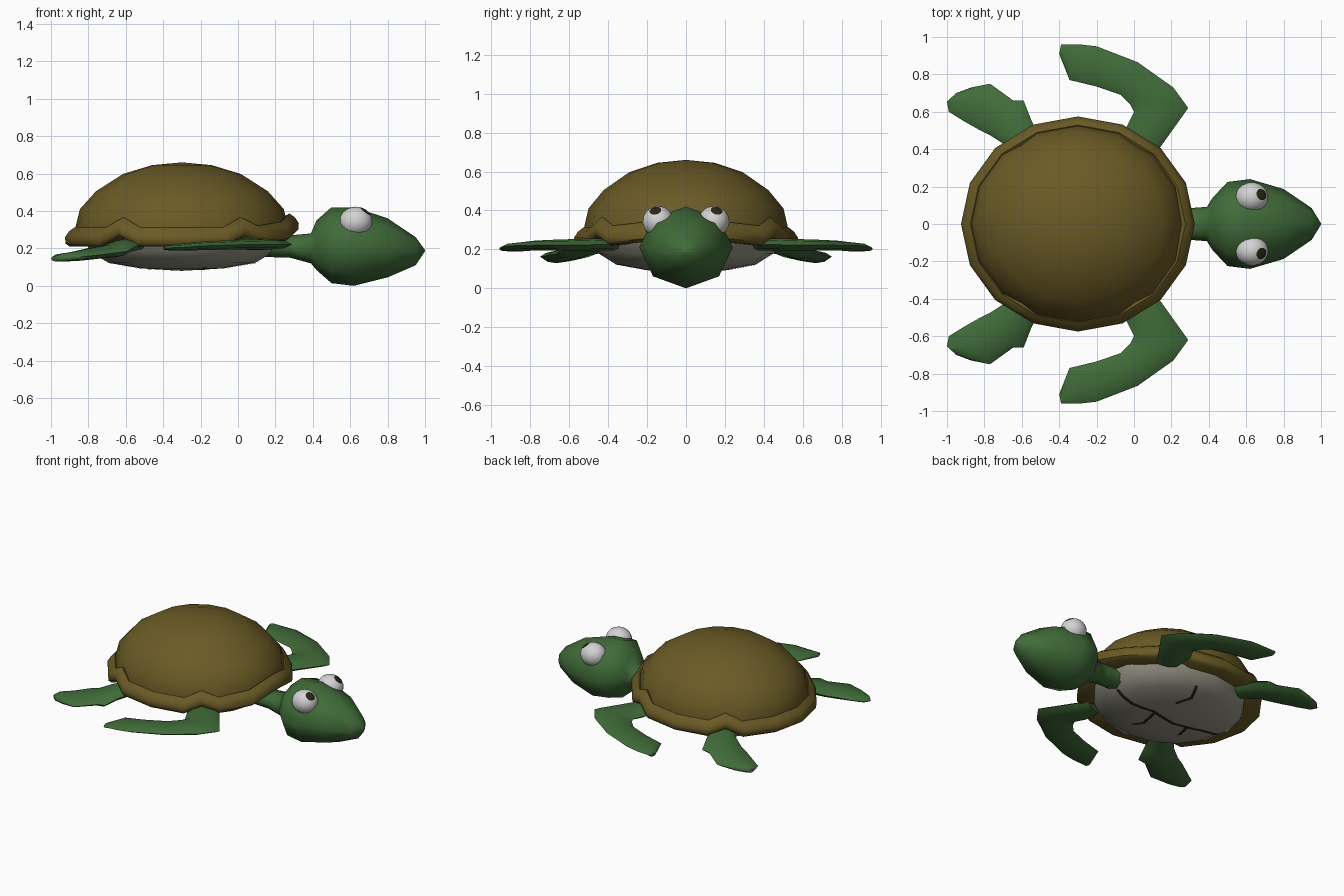
import bpy, bmesh, math
from mathutils import Vector

if "Cube" in bpy.data.objects:
    bpy.data.objects.remove(bpy.data.objects["Cube"])


def material(name, rgb):
    m = bpy.data.materials.new(name)
    m.diffuse_color = (*rgb, 1)
    m.use_nodes = True
    m.node_tree.nodes["Principled BSDF"].inputs["Base Color"].default_value = m.diffuse_color
    return m


GREEN = material("skin green", (0.052, 0.148, 0.041))
BROWN = material("shell brown", (0.145, 0.103, 0.019))
PALE = material("belly pale grey", (0.30, 0.29, 0.23))
WHITE = material("eye white", (0.65, 0.65, 0.65))
DARK = material("dark brown", (0.025, 0.019, 0.008))

CX = -0.30      # shell centre in x
YS = 0.92       # shell is slightly narrower in y


def finish(name, bm, mats, angle=50):
    bmesh.ops.remove_doubles(bm, verts=bm.verts, dist=0.0005)
    bmesh.ops.recalc_face_normals(bm, faces=bm.faces)
    me = bpy.data.meshes.new(name)
    bm.to_mesh(me)
    bm.free()
    for m in mats:
        me.materials.append(m)
    for p in me.polygons:
        p.use_smooth = True
    me.set_sharp_from_angle(angle=math.radians(angle))
    ob = bpy.data.objects.new(name, me)
    bpy.context.collection.objects.link(ob)
    return ob


def loft(name, rings, mat, caps=True, angle=50):
    """Skin a row of closed rings that have equal point counts."""
    bm = bmesh.new()
    rows = [[bm.verts.new(p) for p in ring] for ring in rings]
    n = len(rows[0])
    for a, b in zip(rows, rows[1:]):
        for i in range(n):
            j = (i + 1) % n
            bm.faces.new((a[i], a[j], b[j], b[i]))
    if caps:
        bm.faces.new(rows[0])
        bm.faces.new(rows[-1])
    return finish(name, bm, [mat], angle)


def shell_ring(r, z, n=16):
    return [(CX + r * math.cos(math.tau * i / n),
             YS * r * math.sin(math.tau * i / n), z) for i in range(n)]


# Domed upper shell
dome = [(0.57, 0.27), (0.57, 0.31), (0.545, 0.41), (0.46, 0.505),
        (0.315, 0.598), (0.16, 0.645), (0.0001, 0.66)]
bm_rings = [shell_ring(r, z) for r, z in dome]
loft("shell_dome", bm_rings, BROWN, caps=False)

# Rim, arched over each flipper and over the neck
lift = {0: 0.075, 22.5: 0.03, 45: 0.01, 56.25: 0.055, 123.75: 0.055}
angles = sorted([i * 22.5 for i in range(16)] +
                [56.25, 123.75, 236.25, 303.75])


def rim_ring(r, z):
    ring = []
    for a in angles:
        k = 1 if a % 22.5 == 0 else math.cos(math.radians(11.25))
        t = math.radians(a)
        ring.append((CX + r * k * math.cos(t), YS * r * k * math.sin(t),
                     z + lift.get(min(a, 360 - a), 0)))
    return ring


rim = [(0.54, 0.29), (0.575, 0.312), (0.605, 0.29), (0.625, 0.26),
       (0.622, 0.225), (0.60, 0.21), (0.42, 0.215)]
loft("shell_rim", [rim_ring(r, z) for r, z in rim], BROWN, caps=False)

# Belly plate
belly = [(0.52, 0.25), (0.49, 0.18), (0.39, 0.122), (0.22, 0.093), (0.0001, 0.08)]
loft("belly", [shell_ring(r, z) for r, z in belly], PALE, caps=False)


def belly_z(x, y):
    r = math.hypot(x - CX, y / YS)
    for (r1, z1), (r0, z0) in zip(belly, belly[1:]):
        if r0 <= r <= r1:
            return z0 + (z1 - z0) * (r - r0) / (r1 - r0)
    return belly[0][1]


# Dark seams on the belly, laid on as thin strips
def seam(name, points, width):
    bm = bmesh.new()
    prev = None
    for (ax, ay), (bx, by) in zip(points, points[1:]):
        for s in range(7):
            f = s / 6
            x, y = ax + (bx - ax) * f, ay + (by - ay) * f
            d = Vector((-(by - ay), bx - ax)).normalized() * width / 2
            pair = [bm.verts.new((x + k * d.x, y + k * d.y,
                                  belly_z(x + k * d.x, y + k * d.y) - 0.003))
                    for k in (-1, 1)]
            if prev:
                bm.faces.new((prev[0], pair[0], pair[1], prev[1]))
            prev = pair
    finish(name, bm, [DARK])


seam("belly_seam_long", [(0.14, 0.0), (0.0, -0.02), (-0.15, 0.015), (-0.35, -0.015),
                         (-0.55, 0.01), (-0.72, 0.0)], 0.026)
seam("belly_seam_left", [(-0.2, 0.18), (-0.25, 0.28), (-0.21, 0.38)], 0.022)
seam("belly_seam_right", [(-0.17, 0.0), (-0.2, -0.14), (-0.17, -0.22)], 0.022)
seam("belly_seam_rear", [(-0.45, 0.0), (-0.48, -0.12)], 0.022)

# Head and neck: x, half width, centre z, half height
head = [(0.12, 0.085, 0.215, 0.06), (0.28, 0.083, 0.21, 0.06), (0.39, 0.092, 0.20, 0.08),
        (0.42, 0.14, 0.217, 0.133), (0.50, 0.225, 0.217, 0.203),
        (0.62, 0.24, 0.21, 0.21), (0.80, 0.187, 0.203, 0.158),
        (0.95, 0.085, 0.185, 0.075), (1.0, 0.003, 0.188, 0.003)]
loft("head_and_neck",
     [[(x, w * math.cos(math.tau * i / 8), zc + h * math.sin(math.tau * i / 8))
       for i in range(8)] for x, w, zc, h in head], GREEN, angle=65)

# Flippers: leading xy, trailing xy, centre z, thickness
front = [(0.10, 0.34, -0.05, 0.40, 0.225, 0.06), (0.14, 0.41, -0.04, 0.52, 0.225, 0.065),
         (0.29, 0.62, 0.0, 0.60, 0.222, 0.06), (0.21, 0.73, -0.02, 0.64, 0.222, 0.055),
         (0.02, 0.865, -0.07, 0.69, 0.22, 0.05), (-0.20, 0.95, -0.20, 0.735, 0.213, 0.045),
         (-0.29, 0.96, -0.345, 0.77, 0.206, 0.036), (-0.39, 0.96, -0.40, 0.91, 0.202, 0.022)]
rear = [(-0.48, 0.40, -0.62, 0.34, 0.225, 0.07), (-0.555, 0.57, -0.70, 0.43, 0.208, 0.075),
        (-0.59, 0.66, -0.77, 0.475, 0.185, 0.07), (-0.645, 0.66, -0.83, 0.505, 0.178, 0.065),
        (-0.77, 0.75, -0.91, 0.55, 0.162, 0.055), (-0.87, 0.73, -0.99, 0.60, 0.152, 0.045),
        (-0.95, 0.70, -1.0, 0.655, 0.145, 0.03)]


def flipper(name, stations, side):
    rings = []
    for ax, ay, bx, by, z, t in stations:
        ring = []
        for i in range(8):
            c, s = math.cos(math.tau * i / 8), math.sin(math.tau * i / 8)
            ring.append(((ax + bx) / 2 + (ax - bx) / 2 * c,
                         side * ((ay + by) / 2 + (ay - by) / 2 * c), z + t / 2 * s))
        rings.append(ring)
    loft(name, rings, GREEN, angle=65)


# Eyes: the cap of faces round the pole is the pupil
def eye(name, side):
    bm = bmesh.new()
    bmesh.ops.create_uvsphere(bm, u_segments=20, v_segments=16, radius=1)
    for f in bm.faces:
        f.material_index = 1 if f.calc_center_median().z > math.cos(math.radians(22.5)) else 0
    turn = Vector((0.55, side * 0.17, 0.66)).to_track_quat('Z', 'Y')
    for v in bm.verts:
        p = turn @ v.co
        v.co = Vector((0.63 + 0.088 * p.x, side * 0.143 + 0.08 * p.y, 0.343 + 0.08 * p.z))
    finish(name, bm, [WHITE, DARK])


for side, label in ((1, "left"), (-1, "right")):
    flipper("front_flipper_" + label, front, side)
    flipper("rear_flipper_" + label, rear, side)
    eye("eye_" + label, side)
